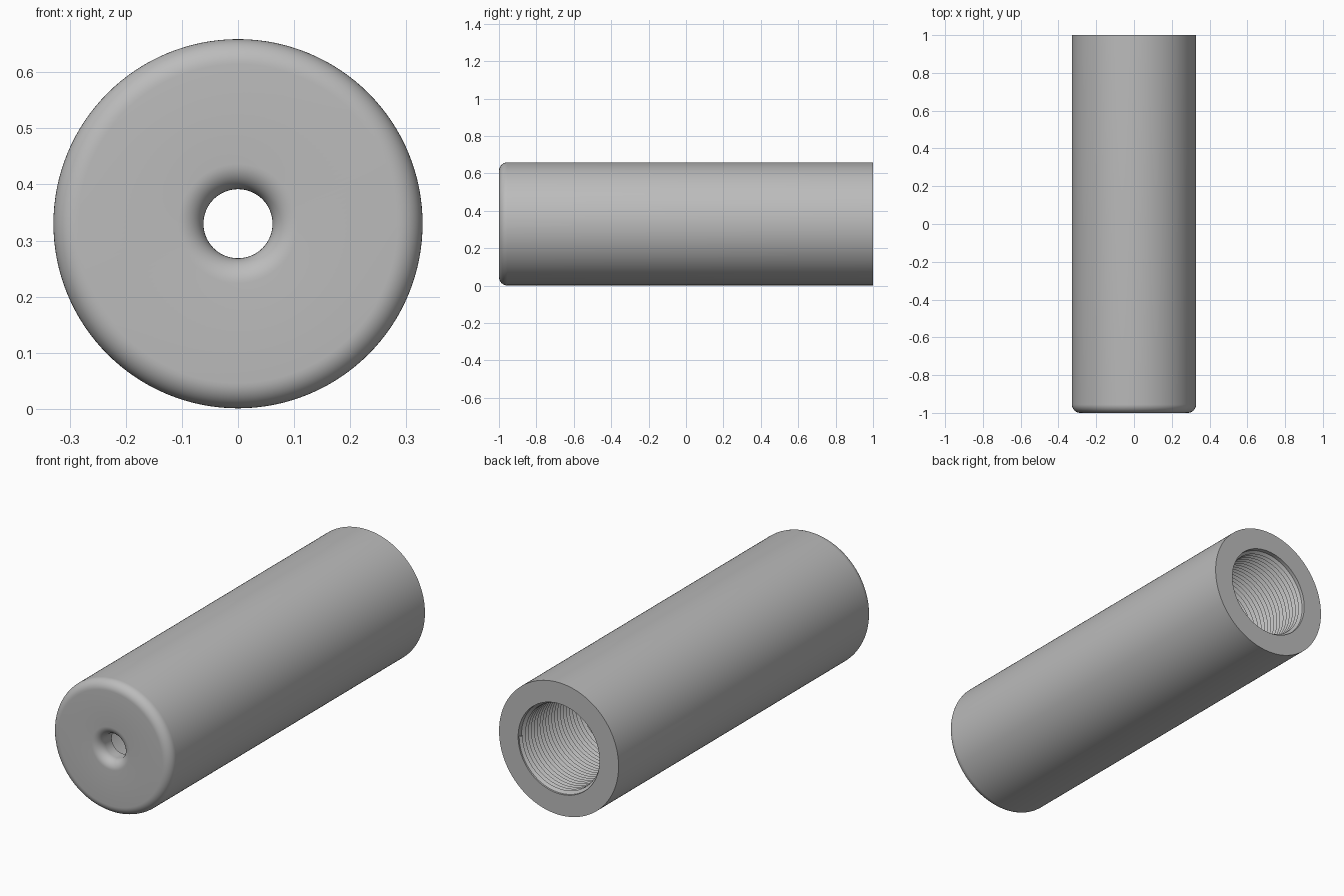
import bpy, bmesh, math

cube = bpy.data.objects.get("Cube")
if cube:
    bpy.data.objects.remove(cube, do_unlink=True)

R = 0.329          # outer radius
AXIS_Z = 0.33      # height of the long axis
HOLE = 0.0615      # front through hole
BORE = 0.21        # smooth inner bore and thread crest
MOUTH = 0.224      # thread root and rear mouth
FILLET = 0.045
WALL = 0.095       # thickness of the front wall
THREAD_END = -0.2
SEG = 128

grey = bpy.data.materials.new("plain grey")
grey.use_nodes = True
colour = (0.5, 0.5, 0.5, 1)
grey.diffuse_color = colour
grey.node_tree.nodes["Principled BSDF"].inputs["Base Color"].default_value = colour


def arc(cr, cy, start, end, steps=10):
    """Quarter round in the radius / length plane, angles in degrees."""
    angles = [math.radians(start + (end - start) * i / steps) for i in range(steps + 1)]
    return [(cr + FILLET * math.cos(a), cy + FILLET * math.sin(a)) for a in angles]


def at(r, y, a):
    return (r * math.cos(a), y, AXIS_Z + r * math.sin(a))


def finish(name, bm):
    mesh = bpy.data.meshes.new(name)
    bm.to_mesh(mesh)
    bm.free()
    obj = bpy.data.objects.new(name, mesh)
    bpy.context.collection.objects.link(obj)
    mesh.materials.append(grey)
    bpy.ops.object.select_all(action='DESELECT')
    obj.select_set(True)
    bpy.context.view_layer.objects.active = obj
    bpy.ops.object.shade_smooth_by_angle(angle=math.radians(30))
    return obj


# Tube body: a closed profile turned around the long axis
profile = arc(HOLE + FILLET, -1 + FILLET, 180, 270)
profile += arc(R - FILLET, -1 + FILLET, 270, 360)
profile += [(R, 1), (MOUTH, 1), (MOUTH, THREAD_END), (BORE, THREAD_END),
            (BORE, -1 + WALL), (HOLE, -1 + WALL)]
bm = bmesh.new()
rings = [[bm.verts.new(at(r, y, math.tau * i / SEG)) for i in range(SEG)]
         for r, y in profile]
for k, ring in enumerate(rings):
    following = rings[(k + 1) % len(rings)]
    for i in range(SEG):
        j = (i + 1) % SEG
        bm.faces.new((ring[i], ring[j], following[j], following[i]))
bmesh.ops.recalc_face_normals(bm, faces=bm.faces)
finish("tube_body", bm)

# Internal thread: a V profile swept as a helix inside the rear bore
PITCH = 0.023
TURN_SEG = 72
TOP = 0.992
turns = int((TOP - THREAD_END) / PITCH)
bm = bmesh.new()
rows = []
for n in range(turns * TURN_SEG + 1):
    a = math.tau * n / TURN_SEG
    y = THREAD_END + PITCH * n / TURN_SEG
    rows.append([bm.verts.new(at(r, min(y + PITCH * t, TOP), a))
                 for r, t in ((MOUTH, 0), (BORE, 0.5), (MOUTH, 1))])
for p, q in zip(rows, rows[1:]):
    for s in range(2):
        bm.faces.new((p[s], p[s + 1], q[s + 1], q[s]))
bmesh.ops.recalc_face_normals(bm, faces=bm.faces)
# Turn the thread faces towards the axis
bm.normal_update()
face = bm.faces[0] if not hasattr(bm.faces, "ensure_lookup_table") else next(iter(bm.faces))
c = face.calc_center_median()
if face.normal.x * c.x + face.normal.z * (c.z - AXIS_Z) > 0:
    bmesh.ops.reverse_faces(bm, faces=bm.faces)
finish("internal_thread", bm)
